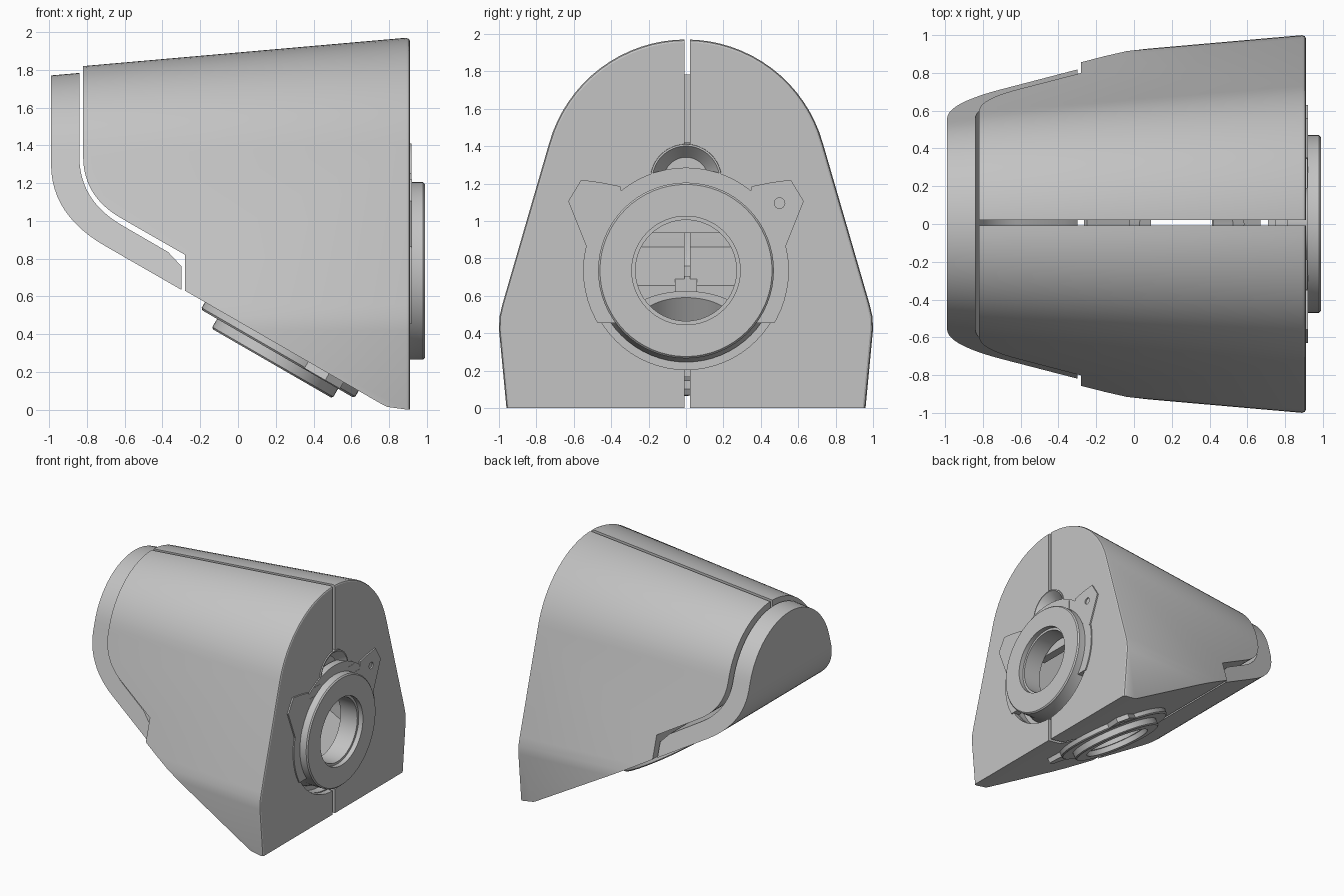
import bpy, bmesh, math
from mathutils import Vector, Matrix

cube = bpy.data.objects.get("Cube")
if cube:
    bpy.data.objects.remove(cube, do_unlink=True)

grey = bpy.data.materials.new("plain_grey")
grey.use_nodes = True
grey.diffuse_color = (0.55, 0.55, 0.55, 1)
grey.node_tree.nodes["Principled BSDF"].inputs["Base Color"].default_value = grey.diffuse_color


def make(name, bm, matrix=None):
    bmesh.ops.recalc_face_normals(bm, faces=bm.faces)
    if matrix:
        bm.transform(matrix)
    mesh = bpy.data.meshes.new(name)
    bm.to_mesh(mesh)
    bm.free()
    mesh.materials.append(grey)
    obj = bpy.data.objects.new(name, mesh)
    bpy.context.collection.objects.link(obj)
    return obj


def skin(name, rings, matrix=None):
    """Closed solid through rings that have equal point counts."""
    bm = bmesh.new()
    loops = [[bm.verts.new(p) for p in ring] for ring in rings]
    for a, b in zip(loops, loops[1:]):
        for i in range(len(a)):
            j = (i + 1) % len(a)
            bm.faces.new((a[i], a[j], b[j], b[i]))
    bm.faces.new(loops[0])
    bm.faces.new(loops[-1])
    return make(name, bm, matrix)


def section(x, d):
    """Arched cross-section, inset by d."""
    half = [(0.96 - d, -0.1), (0.96 - d, 0), (1 - d, 0.42), (0.997 - d, 0.49), (0.98 - d, 0.56)]
    for i in range(17):
        a = math.radians(16 + 74 * i / 16)
        half.append(((0.76 - d) * math.cos(a), 1.21 + (0.76 - d) * math.sin(a)))
    ring = half + [(-y, z) for y, z in half[-2::-1]]
    return [(x, y, z) for y, z in ring]


def draft_body(name, inset, edge=0.0):
    """Arched body narrowing evenly towards -x."""
    return skin(name, [section(0.91, inset + edge), section(0.905, inset + edge * 0.4),
                       section(0.89, inset), section(-1.05, inset + 0.17)])


def side_prism(name, pts):
    return skin(name, [[(x, y, z) for x, z in pts] for y in (-1.2, 1.2)])


def bend(p0, c, p1, n=12):
    p0, c, p1 = Vector(p0), Vector(c), Vector(p1)
    return [tuple(p0 * (1 - t) ** 2 + c * 2 * t * (1 - t) + p1 * t * t)
            for t in (i / n for i in range(n + 1))]


def boolean(obj, tool, operation):
    mod = obj.modifiers.new("cut", "BOOLEAN")
    mod.operation, mod.solver, mod.object = operation, "EXACT", tool
    bpy.context.view_layer.objects.active = obj
    bpy.ops.object.modifier_apply(modifier=mod.name)
    bpy.data.objects.remove(tool, do_unlink=True)


def lathe(name, profile, matrix):
    """Spin (radius, height) points; open profiles begin and end on the axis."""
    bm = bmesh.new()
    vs = [bm.verts.new((r, 0, h)) for r, h in profile]
    pairs = list(zip(vs, vs[1:]))
    if profile[0][0] > 0:
        pairs.append((vs[-1], vs[0]))
    es = [bm.edges.new(p) for p in pairs]
    bmesh.ops.spin(bm, geom=vs + es, cent=(0, 0, 0), axis=(0, 0, 1),
                   angle=math.tau, steps=64, use_merge=True)
    bmesh.ops.remove_doubles(bm, verts=bm.verts, dist=1e-5)
    return make(name, bm, matrix)


def cylinder(name, r, low, high, matrix):
    return lathe(name, [(0, low), (r, low), (r, high), (0, high)], matrix)


def box(name, x, y, z, matrix=None):
    return skin(name, [[(x[0], y[0], h), (x[1], y[0], h), (x[1], y[1], h), (x[0], y[1], h)]
                       for h in z], matrix)


def frame(origin, normal):
    """Local z is outward, local y is up the face, local x is world y."""
    n, side = Vector(normal).normalized(), Vector((0, 1, 0))
    up = n.cross(side)
    m = Matrix((side, up, n)).transposed().to_4x4()
    m.translation = origin
    return m


face = frame((0.91, 0, 0.735), (1, 0, 0))
slope = frame((0.232, 0, 0.335), (-0.5, 0, -0.866))

# Main shell: arched body trimmed by its side outline, then hollowed
shell = draft_body("main_shell", 0, 0.015)
outline = [(-0.82, 2.2)] + bend((-0.82, 1.34), (-0.82, 1.13), (-0.62, 1.015)) + [
    (-0.28, 0.82), (-0.28, 0.63), (0.76, 0.03), (0.79, 0.015), (0.9, 0), (1, 0), (1, 2.2)]
boolean(shell, side_prism("trim", outline), "INTERSECT")
hollow = draft_body("hollow", 0.05)
inside = [(-0.77, 2.2)] + bend((-0.77, 1.36), (-0.77, 1.18), (-0.6, 1.07)) + [
    (-0.22, 0.86), (-0.22, 0.655), (0.76, 0.09), (0.86, 0.07), (0.86, 2.2)]
boolean(hollow, side_prism("trim", inside), "INTERSECT")
boolean(shell, hollow, "DIFFERENCE")

# Openings for both mounts, the dish and the centre seam
boolean(shell, cylinder("cut", 0.53, -0.2, 0.1, face), "DIFFERENCE")
dish_frame = frame((0.91, 0, 1.22), (1, 0, 0))
boolean(shell, cylinder("cut", 0.185, -0.2, 0.1, dish_frame), "DIFFERENCE")
boolean(shell, cylinder("cut", 0.33, -0.2, 0.1, slope), "DIFFERENCE")
boolean(shell, box("cut", (-1.2, 1.2), (-0.008, 0.022), (-0.2, 2.2)), "DIFFERENCE")

# End cap: same arch, set slightly inward, following the shell's edge
cap = draft_body("end_cap", 0.035)
band = [(-0.84, 2.2)] + bend((-0.84, 1.34), (-0.84, 1.11), (-0.62, 0.98)) + [
    (-0.37, 0.835), (-0.30, 0.76), (-0.30, 0.635)]
band += bend((-0.7, 0.865), (-0.99, 1.03), (-0.99, 1.3)) + [(-0.99, 2.2)]
boolean(cap, side_prism("trim", band), "INTERSECT")

# Front mount: stepped ring, flange and dish
lathe("front_ring", [(0.29, 0.08), (0.46, 0.08), (0.47, 0.07), (0.47, -0.06), (0.49, -0.12),
                     (0.27, -0.12), (0.27, 0.04), (0.29, 0.04)], face)
flange = lathe("front_flange", [(0.46, 0.01), (0.55, 0.01), (0.55, -0.05), (0.46, -0.05)], face)
boolean(flange, box("cut", (-1, 1), (-1, -0.28), (-0.5, 0.5), face), "DIFFERENCE")
lathe("recess_wall", [(0.45, -0.16), (0.57, -0.16), (0.57, -0.06), (0.53, -0.06),
                      (0.53, -0.13), (0.45, -0.13)], face)
lathe("upper_dish", [(0, -0.1), (0.2, -0.1), (0.19, 0.01), (0.18, 0.01), (0.12, -0.06),
                     (0, -0.06)], dish_frame)
box("inner_stop", (-0.3, 0.3), (0.2, 0.32), (-0.2, -0.13), face)

# Slope mount: low flange and a narrower raised ring
lathe("slope_flange", [(0.3, 0), (0.47, 0), (0.47, 0.035), (0.46, 0.045), (0.3, 0.045)], slope)
lathe("slope_ring", [(0.27, 0.104), (0.36, 0.104), (0.37, 0.095), (0.37, 0.03), (0.32, 0.03),
                     (0.32, -0.15), (0.25, -0.15), (0.25, 0.06), (0.27, 0.06)], slope)


# Ears beside each mount
def ears(label, matrix, size, low, high):
    pts = [(0.53, 0.12), (0.63, 0.37), (0.56, 0.485), (0.45, 0.47), (0.35, 0.45),
           (0.34, 0.39), (0.27, 0.39), (0.27, 0.465), (0.19, 0.465), (0.19, 0.38), (0.4, 0.2)]
    for side, s in (("left", 1), ("right", -1)):
        ear = skin(f"{label}_ear_{side}", [[(s * x * size, y * size, h) for x, y in pts]
                                           for h in (low, high)], matrix)
        if s > 0:
            pin = matrix @ Matrix.Translation((0.5 * size, 0.36 * size, 0))
            boolean(ear, cylinder("cut", 0.028 * size, -0.2, 0.2, pin), "DIFFERENCE")


ears("front", face, 1, -0.04, 0.012)
ears("slope", slope, 0.78, -0.01, 0.04)

# Inner tongue behind the lower seam
for name, y in (("seam_tongue_low", (-0.6, -0.34)), ("seam_tongue_high", (0.34, 0.46))):
    box(name, (-0.06, 0.06), y, (-0.08, -0.045), slope)

for obj in bpy.context.scene.objects:
    if obj.type == "MESH":
        bpy.ops.object.select_all(action="DESELECT")
        obj.select_set(True)
        bpy.context.view_layer.objects.active = obj
        bpy.ops.object.shade_smooth_by_angle(angle=math.radians(28))
